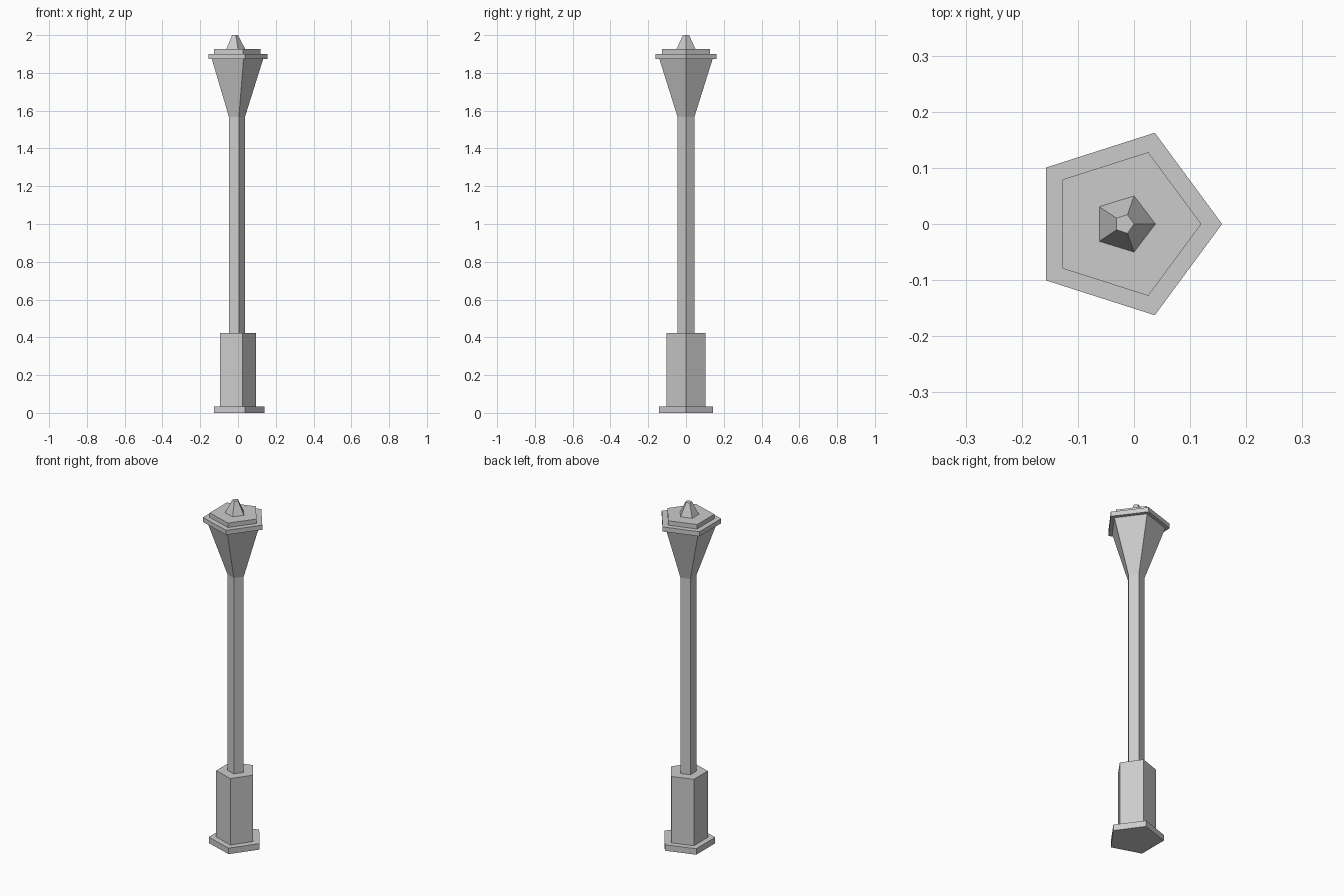
import bpy, bmesh
from math import cos, sin, tau

if "Cube" in bpy.data.objects:
    bpy.data.objects.remove(bpy.data.objects["Cube"])

SIDES = 5


def pentagon_part(name, rings):
    """Loft capped pentagons; each ring is (z, centre_x, radius_x, radius_y)."""
    bm = bmesh.new()
    loops = []
    for z, cx, rx, ry in rings:
        loops.append([bm.verts.new((cx + rx * cos(tau * i / SIDES),
                                    ry * sin(tau * i / SIDES), z))
                      for i in range(SIDES)])
    for low, high in zip(loops, loops[1:]):
        for i in range(SIDES):
            j = (i + 1) % SIDES
            bm.faces.new((low[i], low[j], high[j], high[i]))
    bm.faces.new(loops[0][::-1])
    bm.faces.new(loops[-1])
    mesh = bpy.data.meshes.new(name)
    bm.to_mesh(mesh)
    bm.free()
    obj = bpy.data.objects.new(name, mesh)
    bpy.context.collection.objects.link(obj)
    return obj


def prism(name, z0, z1, cx, rx, ry):
    return pentagon_part(name, [(z0, cx, rx, ry), (z1, cx, rx, ry)])


# Foot plate and pedestal
prism("foot_plate", 0.0, 0.035, -0.008, 0.148, 0.149)
prism("pedestal", 0.035, 0.423, -0.010, 0.106, 0.109)

# Pole flaring out into the lamp housing
pentagon_part("pole_and_lamp", [(0.423, -0.010, 0.047, 0.047),
                                (1.567, -0.010, 0.047, 0.047),
                                (1.873, -0.017, 0.150, 0.148)])

# Stepped roof
prism("roof_rim", 1.873, 1.90, -0.0166, 0.1736, 0.171)
prism("roof_step", 1.90, 1.926, -0.017, 0.137, 0.1346)

# Tapered finial
pentagon_part("finial", [(1.926, -0.017, 0.0553, 0.0526),
                         (2.0, -0.017, 0.0172, 0.0175)])
